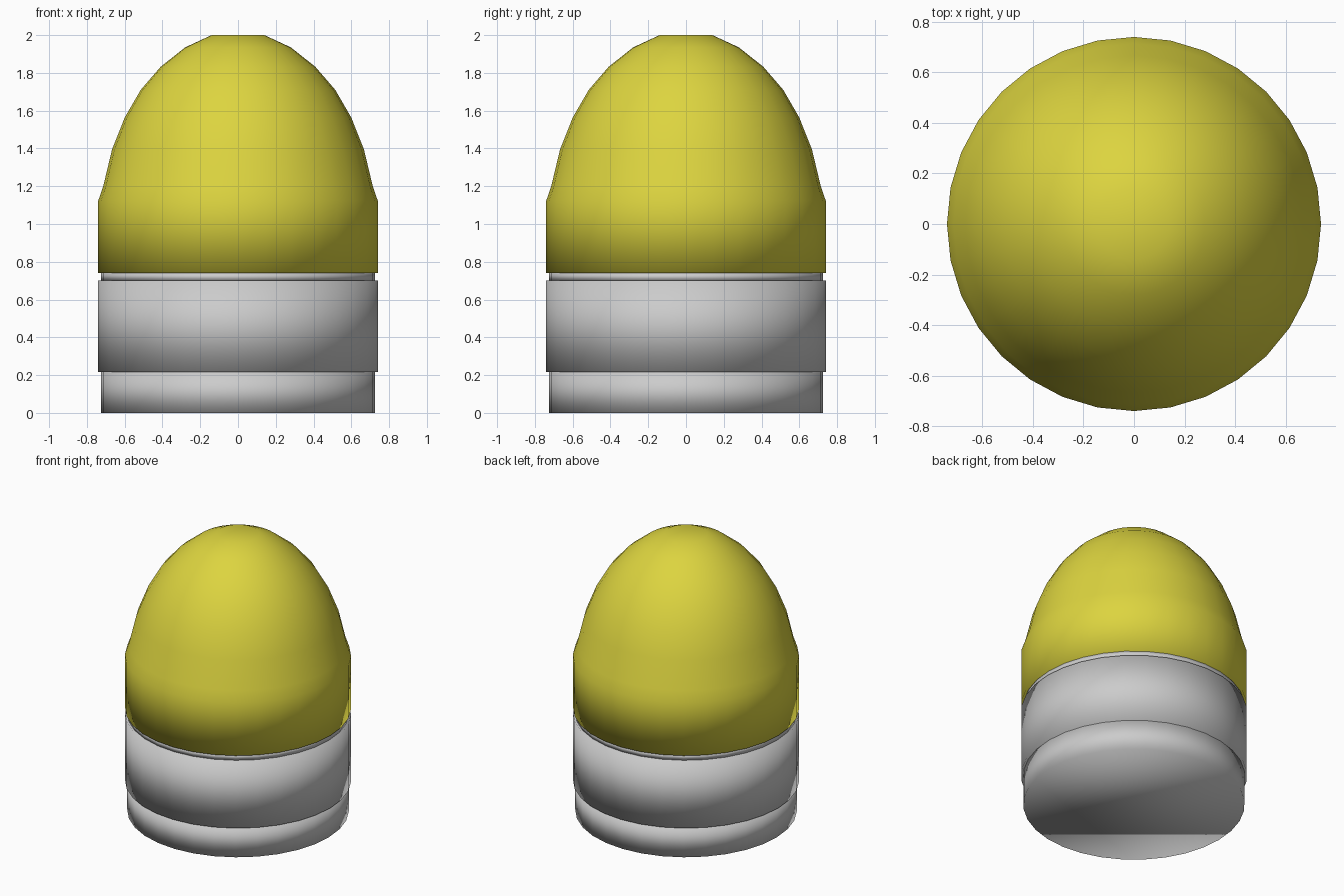
import bpy, bmesh, math

if "Cube" in bpy.data.objects:
    bpy.data.objects.remove(bpy.data.objects["Cube"])

SIDES = 32

yellow = bpy.data.materials.new("yellow")
yellow.diffuse_color = (0.72, 0.66, 0.05, 1)
yellow.use_nodes = True
yellow.node_tree.nodes["Principled BSDF"].inputs["Base Color"].default_value = yellow.diffuse_color


def turned(name, profile, material=None):
    """Closed solid of revolution from (radius, height) points, bottom to top."""
    bm = bmesh.new()
    rings = []
    for r, z in profile:
        rings.append([bm.verts.new((r * math.cos(2 * math.pi * i / SIDES),
                                    r * math.sin(2 * math.pi * i / SIDES), z))
                      for i in range(SIDES)])
    for low, high in zip(rings, rings[1:]):
        for i in range(SIDES):
            j = (i + 1) % SIDES
            bm.faces.new((low[i], low[j], high[j], high[i]))
    bm.faces.new(rings[0][::-1])
    bm.faces.new(rings[-1])
    for f in bm.faces:
        f.smooth = True
    mesh = bpy.data.meshes.new(name)
    bm.to_mesh(mesh)
    bm.free()
    obj = bpy.data.objects.new(name, mesh)
    bpy.context.collection.objects.link(obj)
    if material:
        mesh.materials.append(material)
    return obj


# Grey base, wider middle band and narrow neck
turned("base_ring", [(0.725, 0), (0.725, 0.217)])
turned("middle_band", [(0.74, 0.217), (0.74, 0.70)])
turned("neck_ring", [(0.725, 0.70), (0.725, 0.74)])

# Yellow dome with a straight skirt and a small flat top
turned("dome", [(0.74, 0.74), (0.74, 1.123), (0.714, 1.198), (0.667, 1.394),
                (0.60, 1.563), (0.515, 1.71), (0.41, 1.832), (0.28, 1.935),
                (0.14, 2.0)], yellow)
